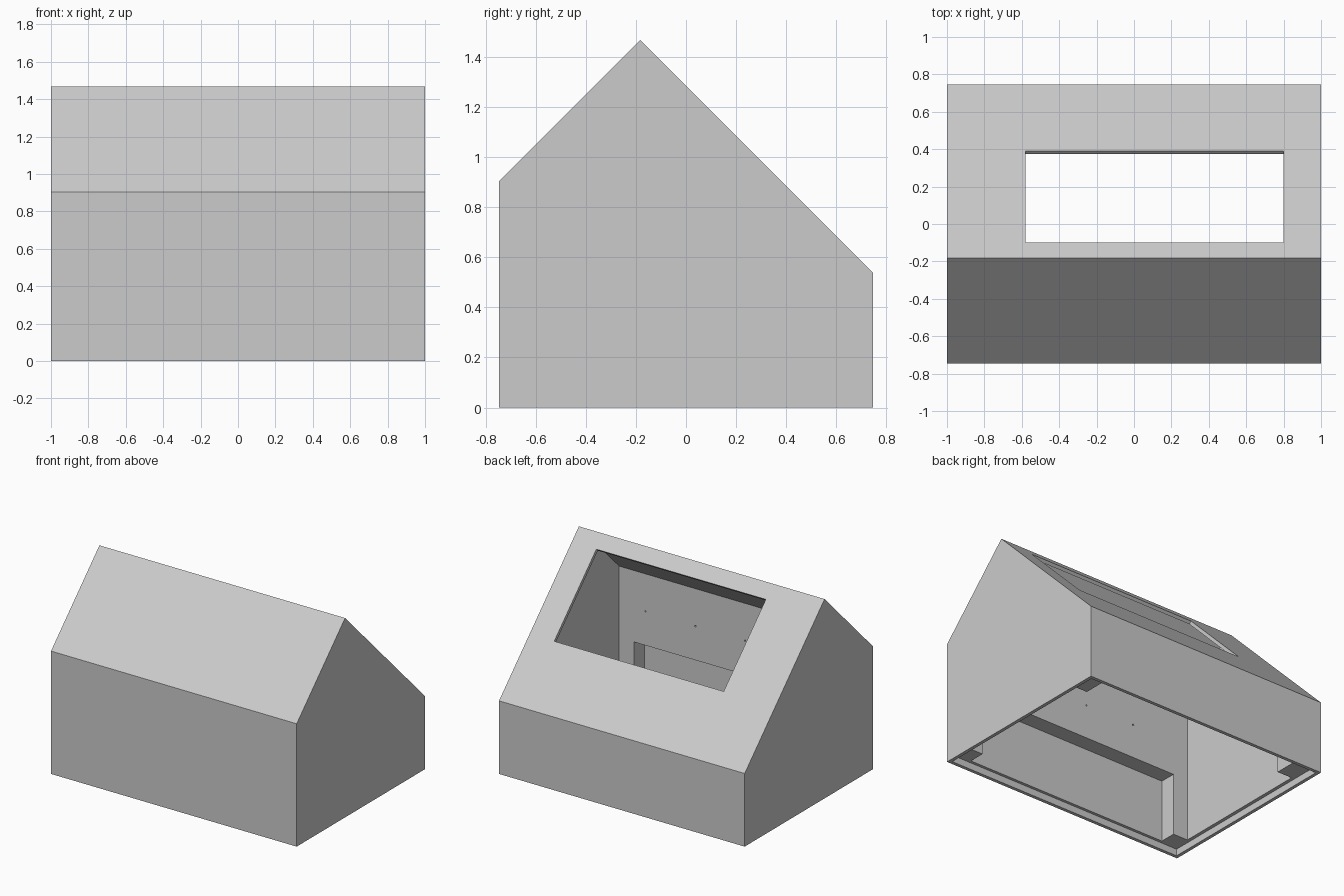
import bpy
import bmesh
import math
from mathutils import Matrix

cube = bpy.data.objects.get("Cube")
if cube:
    bpy.data.objects.remove(cube, do_unlink=True)

grey = bpy.data.materials.new("light_grey")
grey.use_nodes = True
colour = (0.6, 0.6, 0.6, 1)
grey.diffuse_color = colour
grey.node_tree.nodes["Principled BSDF"].inputs["Base Color"].default_value = colour


def add_object(name, bm):
    bmesh.ops.recalc_face_normals(bm, faces=bm.faces)
    mesh = bpy.data.meshes.new(name)
    bm.to_mesh(mesh)
    bm.free()
    mesh.materials.append(grey)
    obj = bpy.data.objects.new(name, mesh)
    bpy.context.scene.collection.objects.link(obj)
    return obj


def prism(name, profile, x0, x1):
    """Extrude a (y, z) profile along x."""
    bm = bmesh.new()
    face = bm.faces.new([bm.verts.new((x0, y, z)) for y, z in profile])
    side = bmesh.ops.extrude_face_region(bm, geom=[face])["geom"]
    verts = [v for v in side if isinstance(v, bmesh.types.BMVert)]
    bmesh.ops.translate(bm, verts=verts, vec=(x1 - x0, 0, 0))
    return add_object(name, bm)


def box(name, x0, x1, y0, y1, z0, z1):
    return prism(name, [(y0, z0), (y1, z0), (y1, z1), (y0, z1)], x0, x1)


def cut(target, cutter):
    mod = target.modifiers.new(cutter.name, "BOOLEAN")
    mod.operation = "DIFFERENCE"
    mod.solver = "EXACT"
    mod.object = cutter
    cutter.hide_render = True
    cutter.hide_viewport = True
    cutter.display_type = "WIRE"


RIDGE_Y, RIDGE_Z = -0.183, 1.467
ROOF = 0.034   # vertical thickness of the roof


def roof_z(y, drop=0):
    return RIDGE_Z - abs(y - RIDGE_Y) - drop


def house_profile(y0, y1, z0, drop=0):
    return [(y0, z0), (y1, z0), (y1, roof_z(y1, drop)),
            (RIDGE_Y, RIDGE_Z - drop), (y0, roof_z(y0, drop))]


# Outer body with two unequal 45 degree roof slopes
shell = prism("house_shell", house_profile(-0.746, 0.746, 0), -1, 1)

# Hollow inside, open below, with a thick front wall
cut(shell, prism("cavity_cutter", house_profile(-0.58, 0.70, -0.1, ROOF), -0.95, 0.95))

# Recess in the lower front wall, and the stepped rim around the base
cut(shell, box("recess_cutter", -0.83, 0.83, -0.70, -0.5, -0.12, 0.51))
cut(shell, box("rim_cutter", -0.975, 0.975, -0.721, 0.721, -0.14, 0.05))

# Window through the back roof slope, cut square to the slope
bm = bmesh.new()
bmesh.ops.create_cube(bm, size=1)
bmesh.ops.scale(bm, verts=bm.verts, vec=(1.38, 0.49 * math.sqrt(2), 0.2))
bmesh.ops.transform(bm, verts=bm.verts, matrix=Matrix.Translation(
    (0.11, 0.145, roof_z(0.145))) @ Matrix.Rotation(-math.pi / 4, 4, "X"))
cut(shell, add_object("window_cutter", bm))

# Row of pin holes in the inner face of the front wall
for i in range(4):
    bm = bmesh.new()
    bmesh.ops.create_cone(bm, cap_ends=True, segments=8, radius1=0.006,
                          radius2=0.006, depth=0.1)
    bmesh.ops.transform(bm, verts=bm.verts, matrix=Matrix.Translation(
        (0.736 - 0.405 * i, -0.58, 0.76)) @ Matrix.Rotation(math.pi / 2, 4, "X"))
    cut(shell, add_object(f"pin_hole_cutter_{i + 1}", bm))

# Corner posts at the back, running up to the roof
for side, sign in (("left", 1), ("right", -1)):
    profile = [(0.5, 0.05), (0.705, 0.05),
               (0.705, roof_z(0.705, 0.03)), (0.5, roof_z(0.5, 0.03))]
    prism(f"back_post_{side}", profile, 0.83 * sign, 0.955 * sign)
